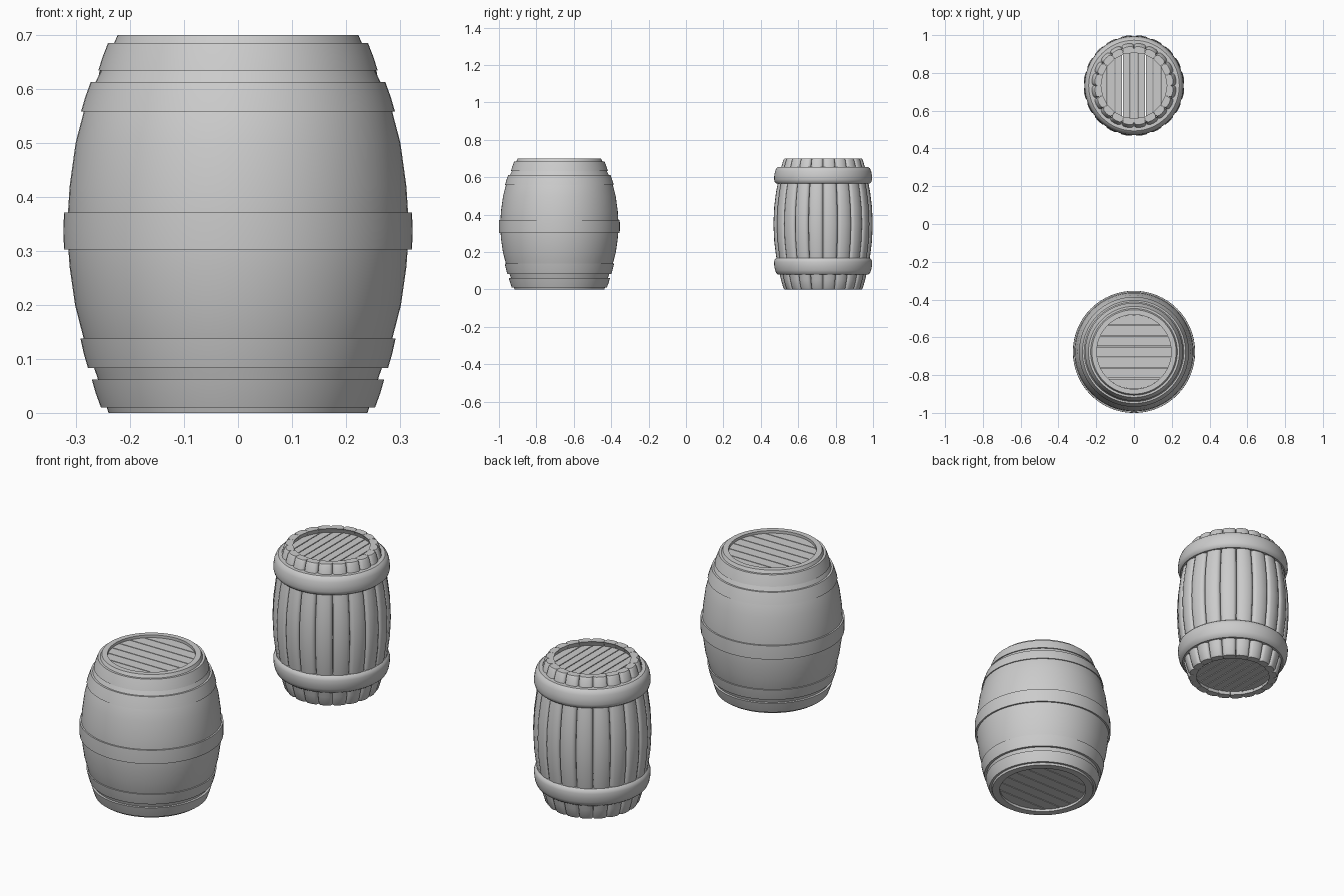
import bpy, bmesh
from math import sin, cos, pi, sqrt

if "Cube" in bpy.data.objects:
    bpy.data.objects.remove(bpy.data.objects["Cube"])

A = (0, -0.677)   # large smooth barrel centre
B = (0, 0.733)    # small staved barrel centre


def finish(name, bm, centre, angle=35):
    bmesh.ops.recalc_face_normals(bm, faces=bm.faces)
    mesh = bpy.data.meshes.new(name)
    bm.to_mesh(mesh)
    bm.free()
    ob = bpy.data.objects.new(name, mesh)
    ob.location = (*centre, 0)
    bpy.context.collection.objects.link(ob)
    bpy.ops.object.select_all(action='DESELECT')
    ob.select_set(True)
    bpy.context.view_layer.objects.active = ob
    bpy.ops.object.shade_smooth_by_angle(angle=angle * pi / 180)
    return ob


def lathe(name, profile, centre, n=64):
    """Revolve a closed (radius, z) profile."""
    bm = bmesh.new()
    rings = [[bm.verts.new((r * cos(2 * pi * i / n), r * sin(2 * pi * i / n), z))
              for r, z in profile] for i in range(n)]
    m = len(profile)
    for i in range(n):
        a, b = rings[i], rings[(i + 1) % n]
        for j in range(m):
            k = (j + 1) % m
            bm.faces.new((a[j], b[j], b[k], a[k]))
    return finish(name, bm, centre)


def lid(name, radius, z0, z1, planks, along_x, centre, gap=0.004):
    """Round lid of separate planks, each clipped to the circle."""
    bm = bmesh.new()
    w = 2 * radius / planks
    for p in range(planks):
        lo = -radius + p * w + gap / 2
        hi = lo + w - gap
        cross = [lo + (hi - lo) * t / 6 for t in range(7)]
        half = [sqrt(max(radius ** 2 - c * c, 1e-6)) for c in cross]
        outline = [(h, c) for h, c in zip(half, cross)]
        outline += [(-h, c) for h, c in zip(half[::-1], cross[::-1])]
        if not along_x:
            outline = [(c, h) for h, c in outline]
        low = [bm.verts.new((x, y, z0)) for x, y in outline]
        top = [bm.verts.new((x, y, z1)) for x, y in outline]
        bm.faces.new(low)
        bm.faces.new(top)
        for i in range(len(low)):
            j = (i + 1) % len(low)
            bm.faces.new((low[i], low[j], top[j], top[i]))
    return finish(name, bm, centre)


# Large barrel: hollow bulging wall
outer = [(0.240, 0), (0.262, 0.07), (0.284, 0.13), (0.302, 0.20), (0.312, 0.27),
         (0.317, 0.34), (0.312, 0.42), (0.301, 0.50), (0.284, 0.565),
         (0.264, 0.613), (0.248, 0.645), (0.223, 0.70)]
inner = [(0.197, 0.70), (0.197, 0.66), (0.27, 0.50), (0.285, 0.35),
         (0.27, 0.20), (0.205, 0.04), (0.205, 0)]
lathe("large_barrel_wall", outer + inner, A)

# Large barrel: flat hoops (z low, radius low, z high, radius high)
for i, (z0, r0, z1, r1) in enumerate([
        (0.010, 0.254, 0.062, 0.271), (0.083, 0.278, 0.138, 0.292),
        (0.303, 0.3225, 0.371, 0.3225), (0.558, 0.291, 0.613, 0.273),
        (0.634, 0.259, 0.685, 0.241)]):
    zm, rm = (z0 + z1) / 2, (r0 + r1) / 2 + 0.001
    lathe(f"large_barrel_hoop_{i + 1}",
          [(r0 - 0.03, z0), (r0, z0), (rm, zm), (r1, z1), (r1 - 0.03, z1)], A)

lid("large_barrel_top_lid", 0.197, 0.665, 0.687, 7, True, A)
lid("large_barrel_bottom_lid", 0.205, 0.012, 0.034, 7, True, A)

# Small barrel: ring of rounded staves
COUNT = 20
stave = [(0.0, 0.208), (0.008, 0.214), (0.05, 0.226), (0.11, 0.240), (0.18, 0.253),
         (0.26, 0.263), (0.35, 0.267), (0.44, 0.263), (0.52, 0.253),
         (0.59, 0.240), (0.65, 0.226), (0.692, 0.214), (0.70, 0.208)]
section = [(-1, 0.014), (-0.88, 0.006), (-0.6, 0.001), (0, 0),
           (0.6, 0.001), (0.88, 0.006), (1, 0.014)]   # (half-width share, inset)
bm = bmesh.new()
for s in range(COUNT):
    mid = 2 * pi * (s + 0.5) / COUNT
    rows = []
    for z, r in stave:
        pts = [(t, r - d) for t, d in section] + [(1, r - 0.034), (-1, r - 0.034)]
        rows.append([bm.verts.new((q * cos(mid + t * 0.98 * pi / COUNT),
                                   q * sin(mid + t * 0.98 * pi / COUNT), z))
                     for t, q in pts])
    for a, b in zip(rows, rows[1:]):
        for j in range(len(a)):
            k = (j + 1) % len(a)
            bm.faces.new((a[j], a[k], b[k], b[j]))
    bm.faces.new(rows[0])
    bm.faces.new(rows[-1])
finish("small_barrel_staves", bm, B, 40)

# Small barrel: two thick rounded hoops, mirrored about mid height
hoop = [(0.215, 0.567), (0.250, 0.567), (0.258, 0.574), (0.262, 0.588),
        (0.261, 0.610), (0.257, 0.632), (0.250, 0.648), (0.240, 0.656), (0.205, 0.656)]
lathe("small_barrel_top_hoop", hoop, B)
lathe("small_barrel_bottom_hoop", [(r, 0.735 - z) for r, z in hoop], B)

lid("small_barrel_top_lid", 0.182, 0.655, 0.677, 9, False, B)
lid("small_barrel_bottom_lid", 0.182, 0.023, 0.045, 9, False, B)
